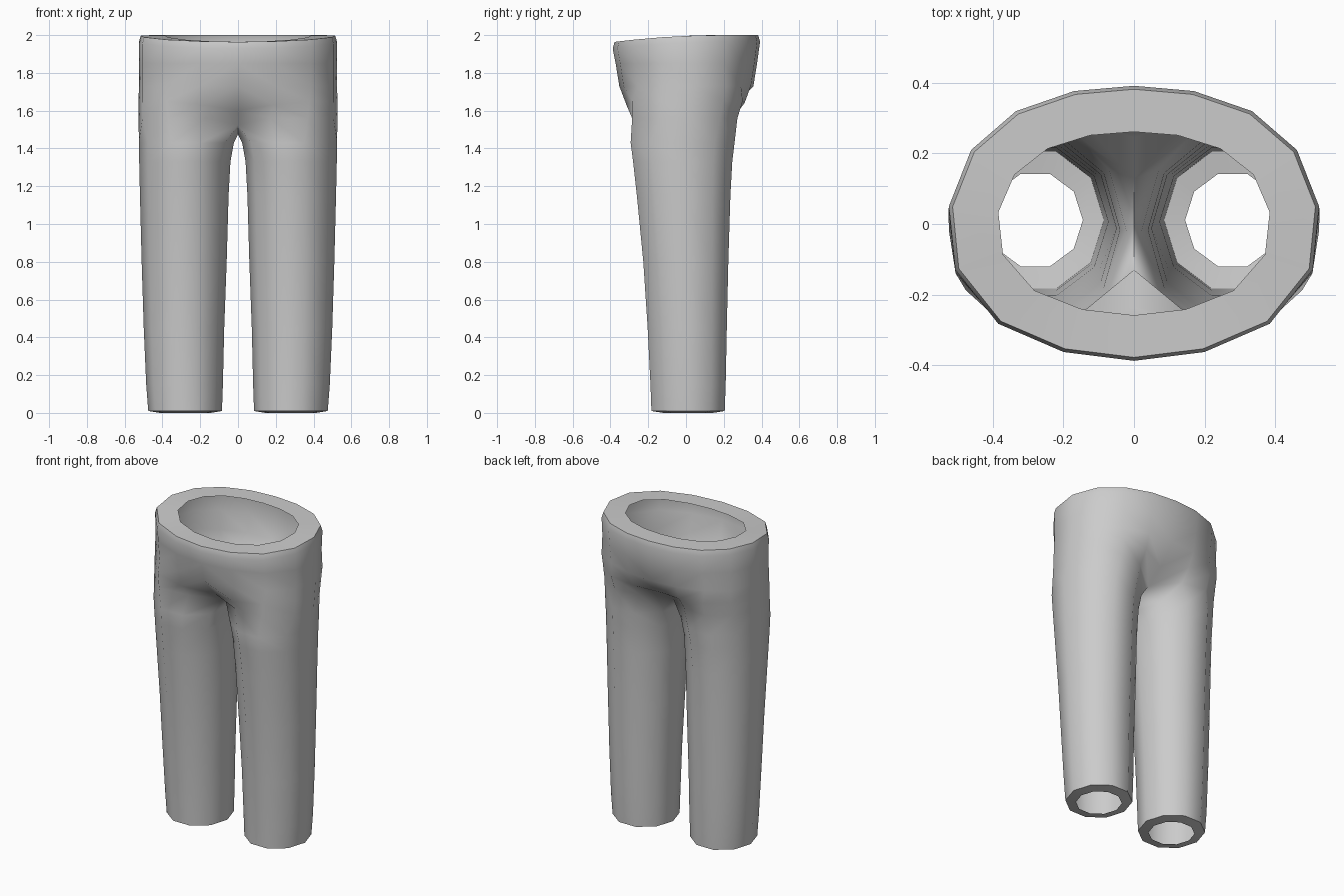
import bpy, bmesh, math

if "Cube" in bpy.data.objects:
    bpy.data.objects.remove(bpy.data.objects["Cube"])

# Half of the waist outline, from back centre round the side to front centre
WAIST = [(0, .392), (.17, .377), (.335, .32), (.462, .21), (.525, .05),
         (.507, -.13), (.385, -.283), (.2, -.363), (0, -.388)]

# Leg sections: z, inner x, outer x, front y, back y
LEGS = [(0.01, .085, .475, -.183, .205), (.15, .08, .486, -.188, .21),
        (.45, .073, .499, -.203, .216), (.8, .06, .51, -.226, .224),
        (1.15, .05, .519, -.26, .235), (1.33, .04, .523, -.28, .245),
        (1.43, .022, .525, -.293, .257)]

bm = bmesh.new()


def ring(points):
    return [bm.verts.new(p) for p in points]


def bridge(a, b, closed):
    n = len(a)
    for i in range(n if closed else n - 1):
        j = (i + 1) % n
        bm.faces.new((a[i], a[j], b[j], b[i]))


def leg_section(z, x0, x1, y0, y1):
    cx, cy, rx = (x0 + x1) / 2, (y0 + y1) / 2, (x1 - x0) / 2
    ry = (y1 - y0) / 2 / math.sin(math.radians(72))
    angles = [math.radians(144 - 36 * i) for i in range(10)]
    return [(cx + rx * math.cos(a), cy + ry * math.sin(a), z) for a in angles]


def rim_height(y):
    return 2.0 - .035 * max(0, (.2 - y) / .58) ** 2


# Leg, starting with the inward hem
hem = ring(leg_section(0, .145, .415, -.12, .142))
previous = hem
for section in LEGS:
    current = ring(leg_section(*section))
    bridge(previous, current, True)
    previous = current

# Crotch section: half outline plus the saddle point between the legs
crotch = ring([(0, .13, 1.525), (.16, .25, 1.56), (.325, .272, 1.56),
               (.462, .18, 1.56), (.526, .03, 1.56), (.506, -.14, 1.56),
               (.37, -.285, 1.56), (.17, -.27, 1.56), (0, -.13, 1.525),
               (0, 0, 1.475)])
bridge(previous, crotch, True)
previous = crotch[:9]

# Hips
seat = ring([(0, .245, 1.61), (.165, .31, 1.64), (.33, .3, 1.65),
             (.462, .195, 1.65), (.526, .04, 1.65), (.507, -.135, 1.65),
             (.378, -.285, 1.65), (.185, -.315, 1.63), (0, -.235, 1.6)])
hips = ring([(x, y * (.91 if abs(x) < .4 else 1), 1.73) for x, y in WAIST])
upper = ring([(x, y * .96, 1.85) for x, y in WAIST])

# Waistband with softened edge and wide inward rim
band = ring([(x, y, rim_height(y) - .035) for x, y in WAIST])
edge = ring([(x * .98, y * .975, rim_height(y)) for x, y in WAIST])
opening = ring([(x * .733, y * .667, rim_height(y)) for x, y in WAIST])
for current in (seat, hips, upper, band, edge, opening):
    bridge(previous, current, False)
    previous = current

bmesh.ops.recalc_face_normals(bm, faces=bm.faces[:])
side = max(bm.faces, key=lambda f: f.calc_center_median().x)
if side.normal.x < 0:
    bmesh.ops.reverse_faces(bm, faces=bm.faces[:])

mesh = bpy.data.meshes.new("trousers")
bm.to_mesh(mesh)
bm.free()
trousers = bpy.data.objects.new("trousers", mesh)
bpy.context.collection.objects.link(trousers)

# Mirror to the second leg and smooth
mirror = trousers.modifiers.new("mirror", 'MIRROR')
mirror.use_clip = True
bpy.context.view_layer.objects.active = trousers
trousers.select_set(True)
bpy.ops.object.modifier_apply(modifier=mirror.name)
bpy.ops.object.shade_smooth_by_angle(angle=math.radians(60))
